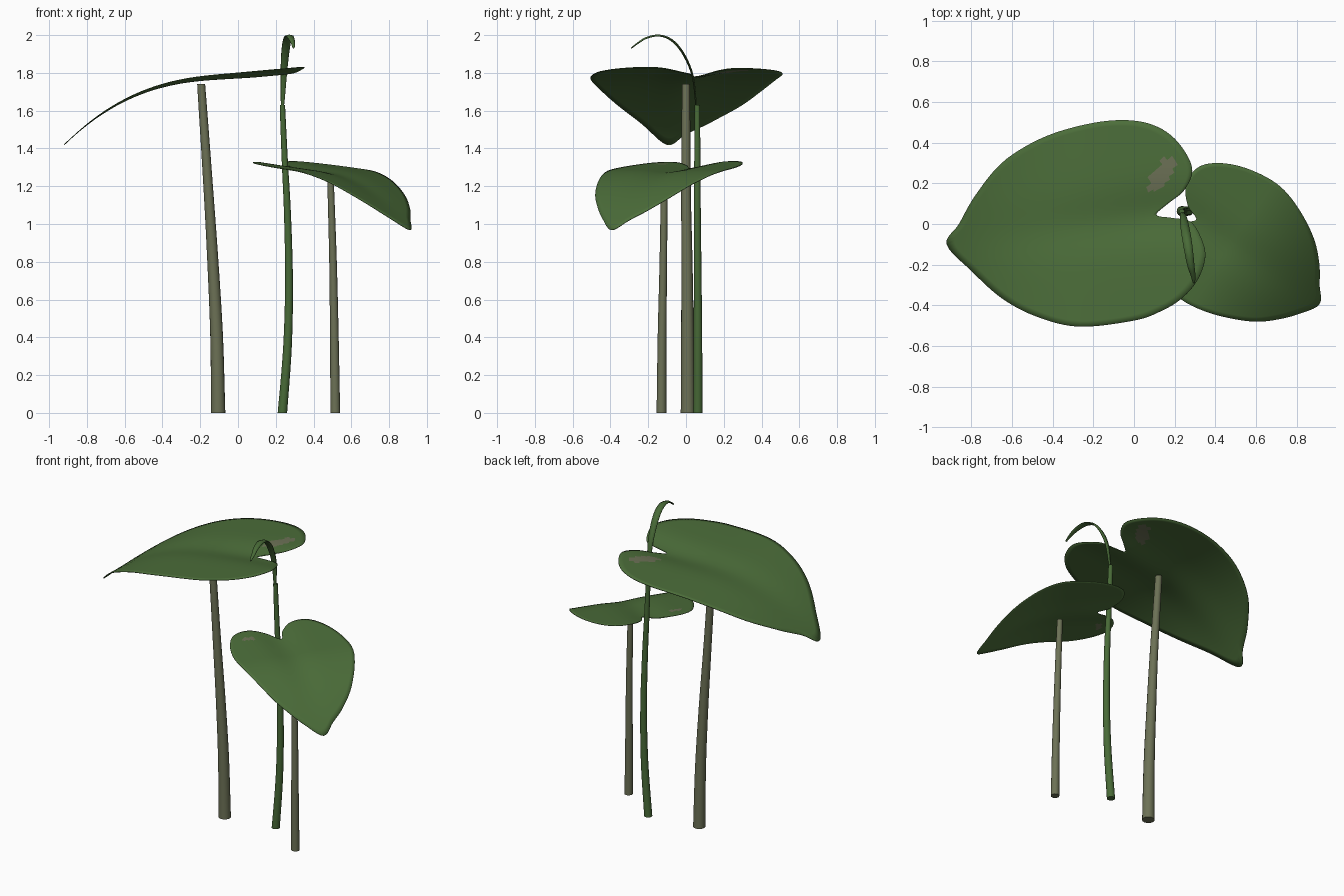
import bpy, bmesh, math
from mathutils import Vector

if "Cube" in bpy.data.objects:
    bpy.data.objects.remove(bpy.data.objects["Cube"])


def material(name, rgb):
    m = bpy.data.materials.new(name)
    m.diffuse_color = (*rgb, 1)
    m.use_nodes = True
    m.node_tree.nodes["Principled BSDF"].inputs["Base Color"].default_value = m.diffuse_color
    return m


LEAF = material("leaf green", (0.072, 0.155, 0.042))
STALK = material("olive stalk", (0.15, 0.165, 0.092))
SHOOT = material("shoot green", (0.065, 0.145, 0.038))


def spline(pts, steps, closed=False):
    # Catmull-Rom curve through the points
    p = [Vector(q) for q in pts]
    n = len(p)
    out = []
    for i in range(n if closed else n - 1):
        if closed:
            a, b, c, d = (p[(i + k) % n] for k in (-1, 0, 1, 2))
        else:
            a, b, c, d = (p[min(max(i + k, 0), n - 1)] for k in (-1, 0, 1, 2))
        for s in range(steps):
            t = s / steps
            out.append(0.5 * (2 * b + (c - a) * t + (2 * a - 5 * b + 4 * c - d) * t * t
                              + (3 * b - a - 3 * c + d) * t ** 3))
    if not closed:
        out.append(p[-1])
    return out


def finish(name, bm, mats, angle=40):
    bmesh.ops.recalc_face_normals(bm, faces=bm.faces)
    me = bpy.data.meshes.new(name)
    bm.to_mesh(me)
    bm.free()
    ob = bpy.data.objects.new(name, me)
    bpy.context.collection.objects.link(ob)
    for m in mats:
        me.materials.append(m)
    bpy.ops.object.select_all(action='DESELECT')
    ob.select_set(True)
    bpy.context.view_layer.objects.active = ob
    bpy.ops.object.shade_smooth_by_angle(angle=math.radians(angle))
    return ob


def leaf(name, outline, centre, height, patch):
    # heart-shaped sheet: outline shrunk in rings to its centre, lifted by a height rule
    rim = spline(outline, 6, True)
    c = Vector(centre)
    rings = 18
    bm = bmesh.new()
    mid = bm.verts.new((c.x, c.y, height(c.x, c.y)))
    prev = None
    for r in range(1, rings + 1):
        ring = []
        for q in rim:
            v = c + (q - c) * (r / rings)
            ring.append(bm.verts.new((v.x, v.y, height(v.x, v.y))))
        n = len(ring)
        for i in range(n):
            j = (i + 1) % n
            if prev:
                bm.faces.new((prev[i], ring[i], ring[j], prev[j]))
            else:
                bm.faces.new((mid, ring[i], ring[j]))
        prev = ring
    # withered patch: faces inside a slanted ellipse
    px, py, ang, ln, wd = patch
    for f in bm.faces:
        m = f.calc_center_median()
        dx, dy = m.x - px, m.y - py
        u = dx * math.cos(ang) + dy * math.sin(ang)
        v = dy * math.cos(ang) - dx * math.sin(ang)
        f.material_index = int((u / ln) ** 2 + (v / wd) ** 2 < 1)
    ob = finish(name, bm, (LEAF, STALK))
    mod = ob.modifiers.new("thickness", 'SOLIDIFY')
    mod.thickness = 0.004
    mod.offset = 0


def stalk(name, pts, r0, r1, mat, sides=16):
    # tapered round tube with capped ends
    path = spline(pts, 6)
    bm = bmesh.new()
    prev = None
    for k, p in enumerate(path):
        r = r0 + (r1 - r0) * k / (len(path) - 1)
        ring = [bm.verts.new((p.x + r * math.cos(math.tau * i / sides),
                              p.y + r * math.sin(math.tau * i / sides), p.z)) for i in range(sides)]
        if prev:
            for i in range(sides):
                j = (i + 1) % sides
                bm.faces.new((prev[i], prev[j], ring[j], ring[i]))
        else:
            bm.faces.new(ring[::-1])
        prev = ring
    bm.faces.new(prev)
    finish(name, bm, (mat,))


# large leaf, drooping to the left
def large_height(x, y):
    mid = y - 0.04 - 0.13 * min(x - 0.1, 0)
    dip = 0.03 * math.exp(-(mid / 0.13) ** 2) * min(1, max(0, x + 0.92))
    return 1.80 + 0.09 * x - 0.488 * max(0, -0.1 - x) ** 2.5 - dip


leaf("large_leaf",
     [(0.11, 0.045), (0.167, 0.10), (0.25, 0.17), (0.285, 0.28), (0.20, 0.42), (0.07, 0.495),
      (-0.10, 0.51), (-0.30, 0.475), (-0.48, 0.41), (-0.65, 0.30), (-0.78, 0.14), (-0.86, 0.0),
      (-0.92, -0.10), (-0.80, -0.23), (-0.65, -0.365), (-0.48, -0.455), (-0.27, -0.505),
      (0.0, -0.475), (0.13, -0.43), (0.23, -0.37), (0.31, -0.28), (0.35, -0.17), (0.335, -0.08),
      (0.28, 0.01), (0.186, 0.03)],
     (-0.2, 0.0), large_height, (0.135, 0.245, 0.98, 0.095, 0.04))


# small leaf, drooping to the front right
def small_height(x, y):
    u = (x - 0.3) * 0.83 - y * 0.55
    v = (x - 0.3) * 0.55 + y * 0.83
    dip = 0.02 * math.exp(-(v / 0.1) ** 2) * min(1, max(0, 1 - u / 0.72))
    return 1.312 - 0.13 * u - 0.91 * max(0, u - 0.2) ** 2 - dip


leaf("small_leaf",
     [(0.305, 0.02), (0.265, 0.09), (0.255, 0.19), (0.31, 0.275), (0.41, 0.30), (0.55, 0.275),
      (0.70, 0.20), (0.80, 0.09), (0.88, -0.06), (0.91, -0.19), (0.912, -0.30), (0.91, -0.395),
      (0.80, -0.445), (0.70, -0.47), (0.60, -0.48), (0.48, -0.465), (0.35, -0.43), (0.23, -0.37),
      (0.13, -0.27), (0.08, -0.16), (0.11, -0.06), (0.20, 0.005)],
     (0.45, -0.06), small_height, (0.17, -0.13, 0.9, 0.04, 0.018))

# stalks
stalk("large_stalk", [(-0.105, 0.01, 0), (-0.113, 0.008, 0.4), (-0.133, 0.005, 0.8),
                      (-0.158, 0.0, 1.2), (-0.195, 0.0, 1.74)], 0.038, 0.021, STALK)
stalk("small_stalk", [(0.515, -0.13, 0), (0.51, -0.127, 0.4), (0.503, -0.12, 0.8),
                      (0.49, -0.115, 1.23)], 0.026, 0.017, STALK)
stalk("shoot_stalk", [(0.235, 0.063, 0), (0.262, 0.063, 0.35), (0.27, 0.062, 0.7),
                      (0.262, 0.06, 1.05), (0.247, 0.06, 1.35), (0.235, 0.06, 1.63)],
      0.025, 0.014, SHOOT)

# curled young leaf on the shoot: shallow folded ribbon
path = spline([(0.235, 0.055, 1.60), (0.242, 0.035, 1.78), (0.25, -0.015, 1.90),
               (0.26, -0.075, 1.97), (0.27, -0.14, 1.995), (0.28, -0.205, 1.985),
               (0.29, -0.25, 1.96), (0.295, -0.29, 1.93)], 5)
bm = bmesh.new()
side = Vector((1, 0.15, 0)).normalized()
prev = None
for k, p in enumerate(path):
    t = k / (len(path) - 1)
    w = 0.003 + 0.019 * math.sin(math.pi * t ** 0.8) ** 0.8 if t < 1 else 0.002
    tan = path[min(k + 1, len(path) - 1)] - path[max(k - 1, 0)]
    up = tan.cross(side).normalized() * w * 0.25
    row = [bm.verts.new(q) for q in (p - side * w, p + up, p + side * w)]
    if prev:
        for i in (0, 1):
            bm.faces.new((prev[i], prev[i + 1], row[i + 1], row[i]))
    prev = row
ob = finish("curled_young_leaf", bm, (SHOOT,))
mod = ob.modifiers.new("thickness", 'SOLIDIFY')
mod.thickness = 0.005
mod.offset = 0
